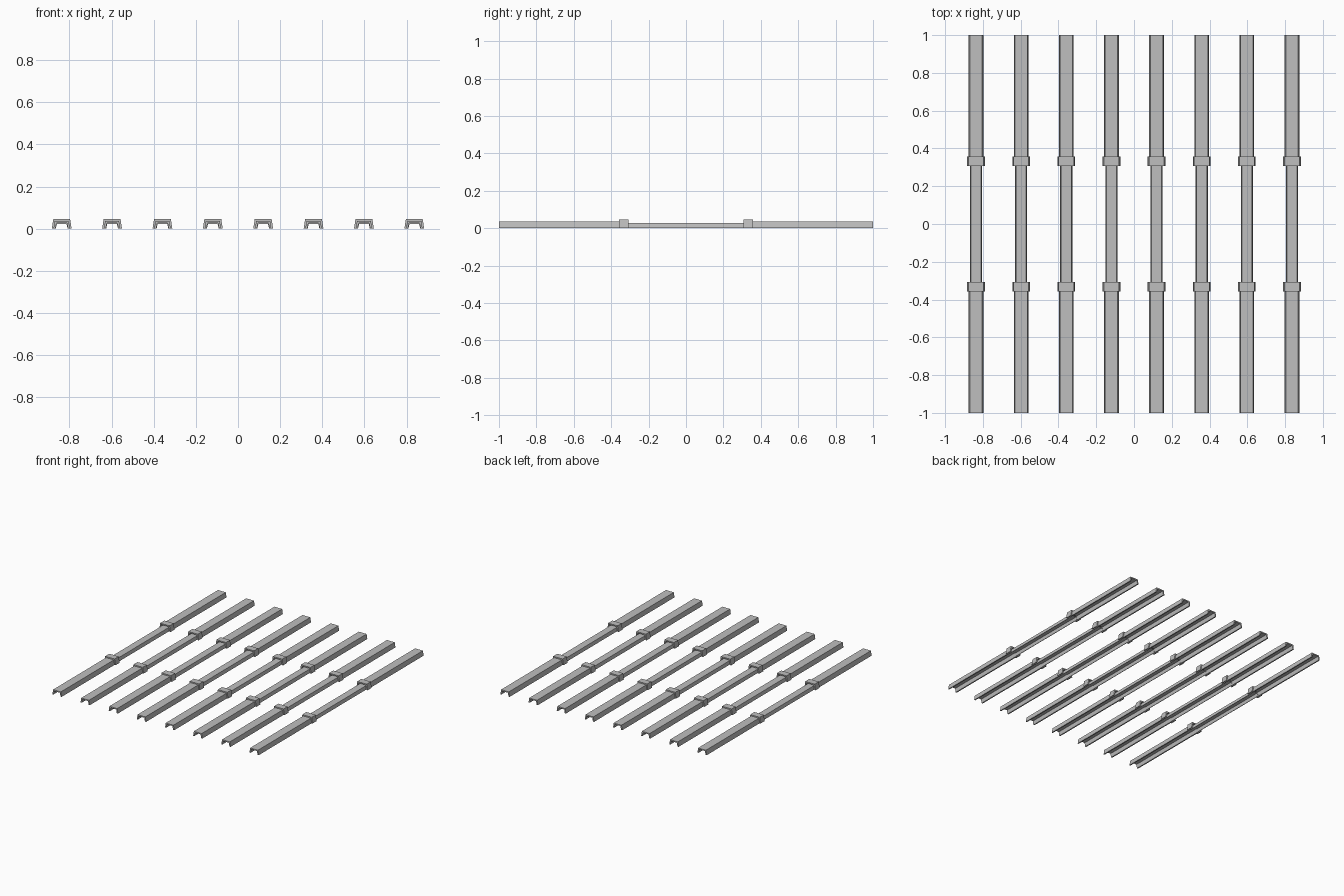
import bpy
import bmesh

if "Cube" in bpy.data.objects:
    bpy.data.objects.remove(bpy.data.objects["Cube"], do_unlink=True)

steel = bpy.data.materials.new("grey_steel")
steel.use_nodes = True
steel.diffuse_color = (0.52, 0.52, 0.52, 1)
steel.node_tree.nodes["Principled BSDF"].inputs["Base Color"].default_value = (0.52, 0.52, 0.52, 1)


def channel(name, x, y0, y1, foot, crown, height, wall):
    """Upside-down trough with sloping sides, open at the bottom and ends."""
    inner_foot, inner_crown, roof = foot - wall, crown - wall, height - wall
    profile = [(-foot, 0), (-crown, height), (crown, height), (foot, 0),
               (inner_foot, 0), (inner_crown, roof), (-inner_crown, roof), (-inner_foot, 0)]
    bm = bmesh.new()
    front = [bm.verts.new((x + px, y0, pz)) for px, pz in profile]
    back = [bm.verts.new((x + px, y1, pz)) for px, pz in profile]
    n = len(profile)
    for i in range(n):
        j = (i + 1) % n
        bm.faces.new((front[i], front[j], back[j], back[i]))
    # End walls: left leg, roof and right leg
    for ring in (front, back):
        for a, b, c, d in ((0, 1, 6, 7), (1, 2, 5, 6), (2, 3, 4, 5)):
            bm.faces.new((ring[a], ring[b], ring[c], ring[d]))
    bmesh.ops.recalc_face_normals(bm, faces=bm.faces)
    mesh = bpy.data.meshes.new(name)
    bm.to_mesh(mesh)
    bm.free()
    mesh.materials.append(steel)
    bpy.context.collection.objects.link(bpy.data.objects.new(name, mesh))


# Row of sliding rails, each with two outer channels, a slimmer centre and two collars
COUNT, SPACING, JOINT = 8, 0.239, 0.333
for k in range(COUNT):
    x = (k - (COUNT - 1) / 2) * SPACING
    channel(f"centre_channel_{k}", x, -JOINT, JOINT, 0.032, 0.027, 0.027, 0.004)
    for side, s in (("front", -1), ("back", 1)):
        y0, y1 = sorted((s * JOINT, s))
        channel(f"{side}_channel_{k}", x, y0, y1, 0.039, 0.033, 0.037, 0.009)
        channel(f"{side}_collar_{k}", x, s * JOINT - 0.025, s * JOINT + 0.025,
                0.047, 0.040, 0.046, 0.009)
